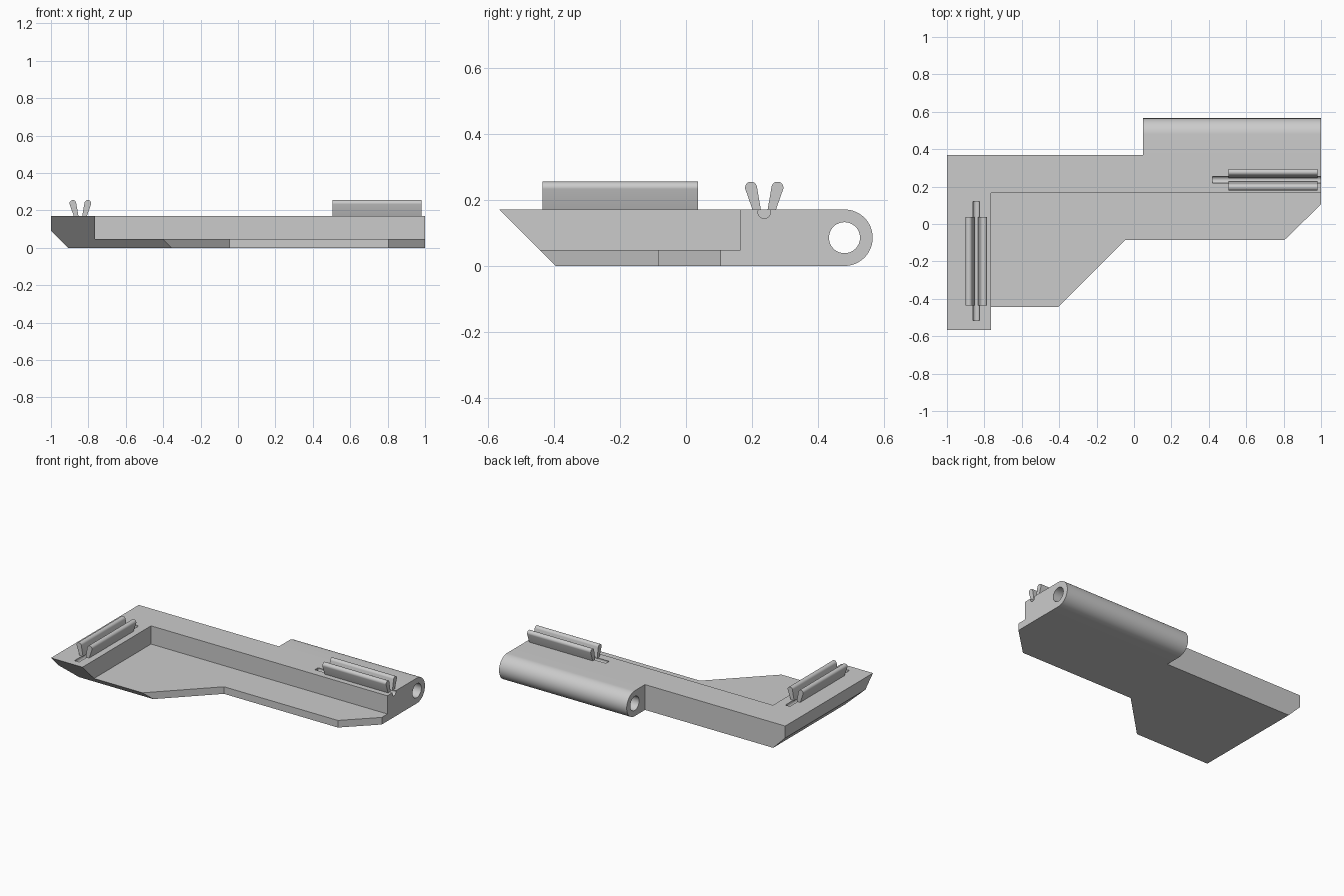
import bpy, bmesh
from math import pi, sin, cos, radians
from mathutils import Vector

if "Cube" in bpy.data.objects:
    bpy.data.objects.remove(bpy.data.objects["Cube"], do_unlink=True)

grey = bpy.data.materials.new("plain grey")
grey.use_nodes = True
colour = (0.6, 0.6, 0.6, 1)
grey.diffuse_color = colour
grey.node_tree.nodes["Principled BSDF"].inputs["Base Color"].default_value = colour

TOP = 0.171
PLANES = {"front": ((0, -0.395, 0), (0, -1, -1)), "side": ((-0.91, 0, 0), (-1, 0, -1))}


def arc(u, v, r, start, end, steps):
    """Points of an arc, angles in degrees."""
    angles = [radians(start + (end - start) * i / steps) for i in range(steps + 1)]
    return [(u + r * cos(a), v + r * sin(a)) for a in angles]


def prism(name, profile, axis, low, high, bevels=()):
    """Extrude a closed profile along an axis, then slice off the bevels."""
    place = {"x": lambda u, v, w: (w, u, v),
             "y": lambda u, v, w: (u, w, v),
             "z": lambda u, v, w: (u, v, w)}[axis]
    bm = bmesh.new()
    face = bm.faces.new([bm.verts.new(place(u, v, low)) for u, v in profile])
    grown = bmesh.ops.extrude_face_region(bm, geom=[face])["geom"]
    shift = Vector(place(0, 0, high - low))
    bmesh.ops.translate(bm, vec=shift, verts=[g for g in grown if isinstance(g, bmesh.types.BMVert)])
    for key in bevels:
        point, normal = PLANES[key]
        cut = bmesh.ops.bisect_plane(bm, geom=bm.verts[:] + bm.edges[:] + bm.faces[:],
                                     plane_co=point, plane_no=normal, clear_outer=True)
        edges = [g for g in cut["geom_cut"] if isinstance(g, bmesh.types.BMEdge)]
        bmesh.ops.holes_fill(bm, edges=edges)
    bmesh.ops.recalc_face_normals(bm, faces=bm.faces)
    mesh = bpy.data.meshes.new(name)
    bm.to_mesh(mesh)
    bm.free()
    mesh.materials.append(grey)
    obj = bpy.data.objects.new(name, mesh)
    bpy.context.collection.objects.link(obj)
    return obj


def activate(obj):
    bpy.ops.object.select_all(action="DESELECT")
    obj.select_set(True)
    bpy.context.view_layer.objects.active = obj


def combine(target, other, operation):
    """Apply a boolean and discard the helper."""
    mod = target.modifiers.new("combine", "BOOLEAN")
    mod.object, mod.operation, mod.solver = other, operation, "EXACT"
    activate(target)
    bpy.ops.object.modifier_apply(modifier=mod.name)
    bpy.data.objects.remove(other, do_unlink=True)


# L-shaped raised rail
body = prism("tray_body", [(-1, -0.7), (-0.765, -0.7), (-0.765, 0.165), (1, 0.165),
                           (1, 0.37), (-1, 0.37)], "z", 0, TOP, ("front", "side"))
# Thin floor plate with cut corners
floor = prism("floor", [(-0.85, -0.445), (-0.405, -0.445), (-0.045, -0.085), (0.805, -0.085),
                        (1, 0.105), (1, 0.25), (-0.85, 0.25)], "z", 0, 0.048, ("front",))
# Rounded hinge barrel along the back
mid = TOP / 2
barrel = prism("barrel", [(0.3, 0)] + arc(0.48, mid, mid, -90, 90, 32) + [(0.3, TOP)],
               "x", 0.047, 1)
combine(body, floor, "UNION")
combine(body, barrel, "UNION")
pin_hole = prism("pin_hole", arc(0.48, mid, 0.047, 0, 352.5, 47), "x", -0.1, 1.1)
combine(body, pin_hole, "DIFFERENCE")

# Each clip: a round groove and two splayed, round-topped jaws
clips = [("back", "x", 0.237, (0.505, 0.98), (0.42, 1.1)),
         ("side", "y", -0.843, (-0.435, 0.037), (-0.515, 0.12))]
for label, axis, centre, span, groove_span in clips:
    groove = prism("groove", arc(centre, 0.163, 0.019, 0, 345, 23), axis, *groove_span)
    combine(body, groove, "DIFFERENCE")
    for side, word in ((-1, "outer"), (1, "inner")):
        tip = arc(0.040, 0.237, 0.018, -12, 168, 16)
        shape = [(0.010, TOP - 0.002), (0.035, TOP - 0.002)] + tip
        jaw = prism(f"{label}_clip_{word}_jaw", [(centre + side * u, v) for u, v in shape],
                    axis, *span)
        activate(jaw)
        bpy.ops.object.shade_smooth_by_angle(angle=radians(30))

activate(body)
bpy.ops.object.shade_smooth_by_angle(angle=radians(30))
